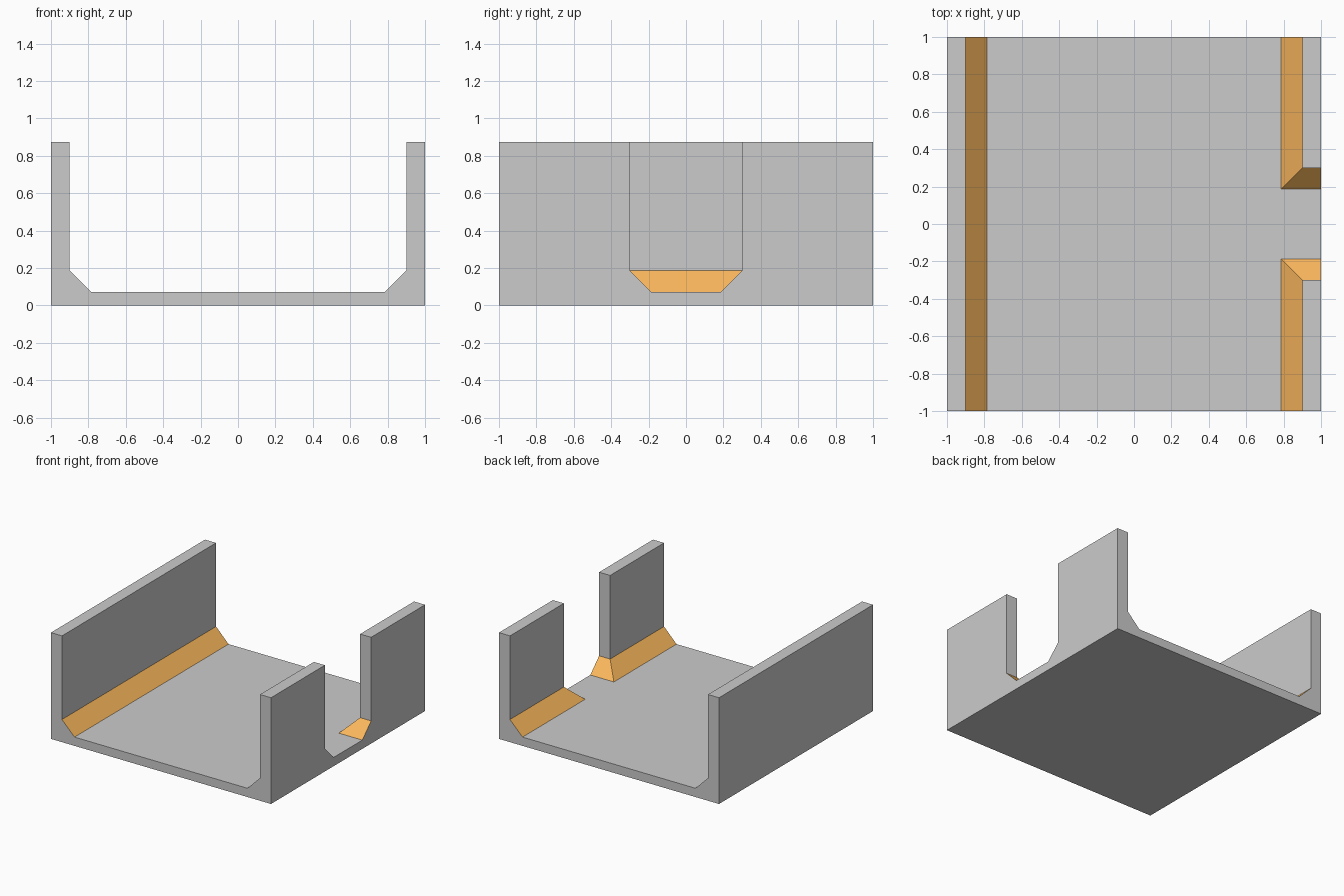
import bpy, bmesh
from mathutils import Vector

if "Cube" in bpy.data.objects:
    bpy.data.objects.remove(bpy.data.objects["Cube"])

WALL, FLOOR, TOP = 0.90, 0.072, 0.873   # inner wall face, floor height, wall height
C = 0.114                               # chamfer size
GAP = 0.30                              # half width of the doorway


def material(name, colour):
    mat = bpy.data.materials.new(name)
    mat.diffuse_color = colour
    mat.use_nodes = True
    mat.node_tree.nodes["Principled BSDF"].inputs["Base Color"].default_value = mat.diffuse_color
    return mat


def extrude_profile(name, points, direction):
    """Make a solid by extruding a flat outline along a vector."""
    bm = bmesh.new()
    face = bm.faces.new([bm.verts.new(p) for p in points])
    ext = bmesh.ops.extrude_face_region(bm, geom=[face])
    moved = [g for g in ext["geom"] if isinstance(g, bmesh.types.BMVert)]
    bmesh.ops.translate(bm, verts=moved, vec=Vector(direction))
    bmesh.ops.recalc_face_normals(bm, faces=bm.faces)
    mesh = bpy.data.meshes.new(name)
    bm.to_mesh(mesh)
    bm.free()
    obj = bpy.data.objects.new(name, mesh)
    bpy.context.collection.objects.link(obj)
    return obj


# Corridor: U-shaped section with chamfered inner corners
half = [(1, 0), (1, TOP), (WALL, TOP), (WALL, FLOOR + C), (WALL - C, FLOOR)]
outline = half + [(-x, z) for x, z in reversed(half)]
corridor = extrude_profile("corridor_junction",
                           [(x, -1, z) for x, z in outline], (0, 2, 0))

# Doorway cutter: narrows at the floor so the chamfers mitre round the corners
side = [(GAP, 1.2), (GAP, FLOOR + C), (GAP - C, FLOOR)]
opening = side + [(-y, z) for y, z in reversed(side)]
cutter = extrude_profile("doorway_cutter",
                         [(0.4, y, z) for y, z in opening], (0.8, 0, 0))
cutter.hide_render = True

# Cut the doorway through the right wall
mod = corridor.modifiers.new("doorway", 'BOOLEAN')
mod.operation = 'DIFFERENCE'
mod.solver = 'EXACT'
mod.object = cutter
bpy.context.view_layer.objects.active = corridor
corridor.select_set(True)
bpy.ops.object.modifier_apply(modifier=mod.name)
bpy.data.objects.remove(cutter, do_unlink=True)

# Orange chamfers: every sloping face
mesh = corridor.data
mesh.materials.clear()
mesh.materials.append(material("plain_grey", (0.8, 0.8, 0.8, 1)))
mesh.materials.append(material("orange_trim", (0.97, 0.48, 0.11, 1)))
for poly in mesh.polygons:
    poly.use_smooth = False
    poly.material_index = 1 if 0.3 < poly.normal.z < 0.95 else 0
